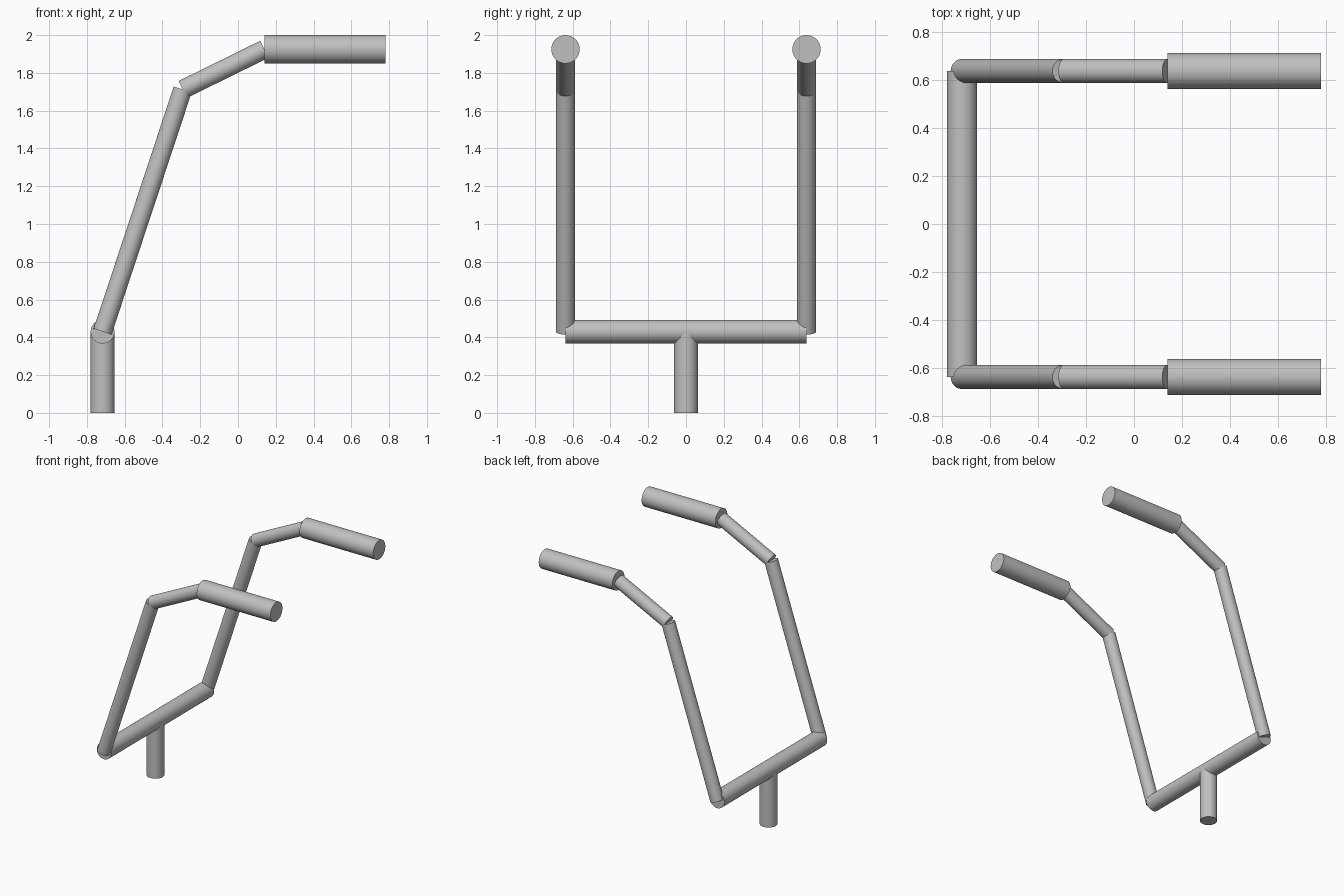
import bpy
from mathutils import Vector

cube = bpy.data.objects.get("Cube")
if cube:
    bpy.data.objects.remove(cube, do_unlink=True)

GREY = (0.53, 0.53, 0.53, 1.0)
metal = bpy.data.materials.new("plain_grey")
metal.use_nodes = True
metal.diffuse_color = GREY
metal.node_tree.nodes["Principled BSDF"].inputs["Base Color"].default_value = GREY


def tube(name, start, end, radius):
    """Smooth capped cylinder running between two points."""
    start, end = Vector(start), Vector(end)
    axis = end - start
    bpy.ops.mesh.primitive_cylinder_add(
        vertices=64, radius=radius, depth=axis.length,
        location=(start + end) / 2,
        rotation=axis.to_track_quat('Z', 'Y').to_euler())
    obj = bpy.context.object
    obj.name = name
    obj.data.materials.append(metal)
    bpy.ops.object.shade_smooth_by_angle()
    return obj


BAR_X, BAR_Z, HALF_SPAN = -0.717, 0.43, 0.638

# Stem and crossbar
tube("stem", (BAR_X, 0, 0), (BAR_X, 0, BAR_Z), 0.063)
tube("crossbar", (BAR_X, -HALF_SPAN, BAR_Z), (BAR_X, HALF_SPAN, BAR_Z), 0.063)

# Matching riser, bent arm and grip on each side
for side, y in (("front", -HALF_SPAN), ("back", HALF_SPAN)):
    foot = (BAR_X, y, BAR_Z)
    elbow = (-0.293, y, 1.712)
    wrist = (0.14, y, 1.925)
    tube(side + "_riser", foot, elbow, 0.05)
    tube(side + "_upper_arm", elbow, wrist, 0.05)
    tube(side + "_grip", wrist, (0.78, y, 1.925), 0.075)
